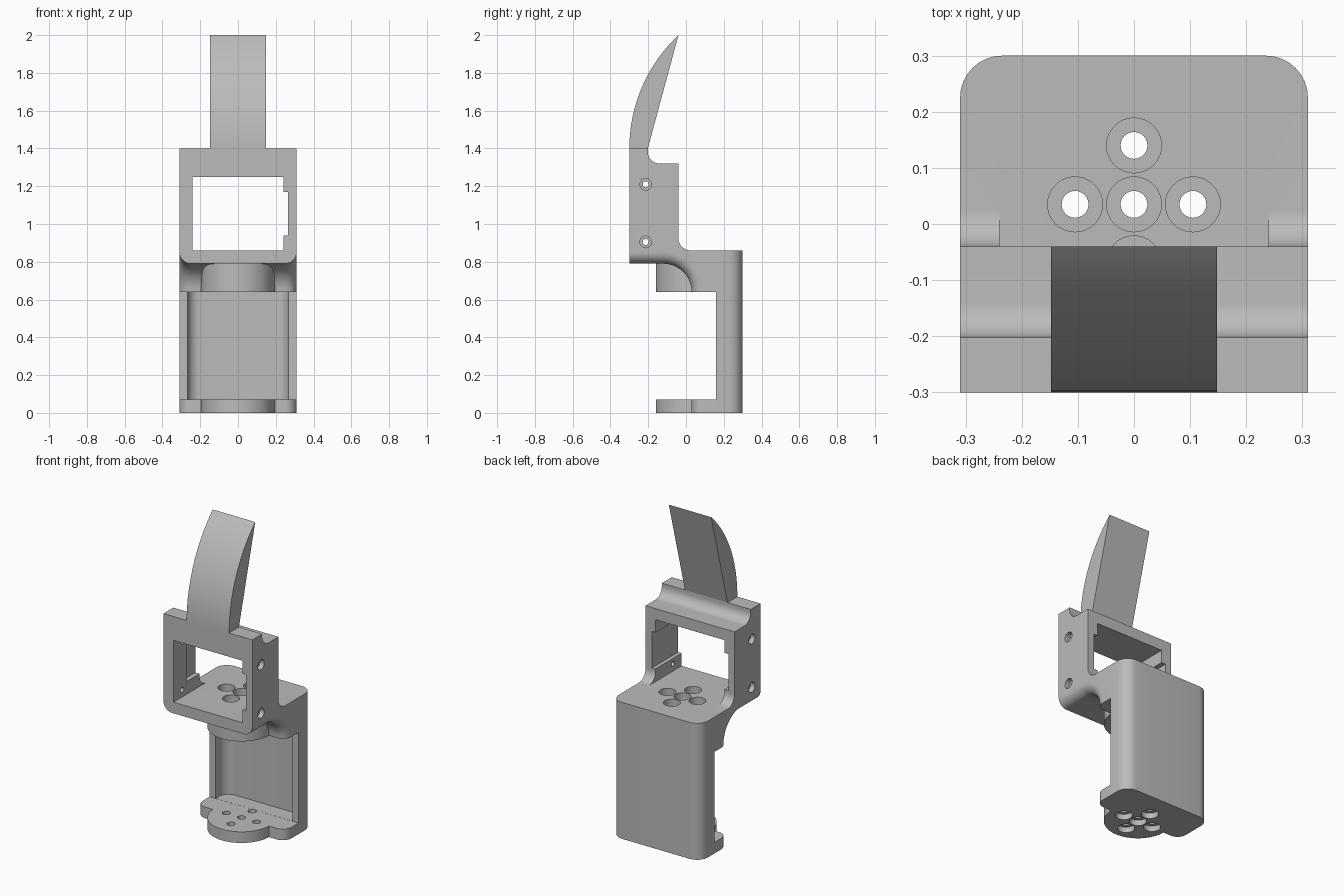
import bpy, bmesh, math
from mathutils import Matrix

old = bpy.data.objects.get("Cube")
if old:
    bpy.data.objects.remove(old, do_unlink=True)

# Single grey plastic
grey = bpy.data.materials.new("grey plastic")
grey.use_nodes = True
colour = (0.5, 0.5, 0.5, 1)
grey.diffuse_color = colour
grey.node_tree.nodes["Principled BSDF"].inputs["Base Color"].default_value = colour


def make_object(name, bm):
    bmesh.ops.recalc_face_normals(bm, faces=bm.faces[:])
    mesh = bpy.data.meshes.new(name)
    bm.to_mesh(mesh)
    bm.free()
    mesh.materials.append(grey)
    obj = bpy.data.objects.new(name, mesh)
    bpy.context.collection.objects.link(obj)
    return obj


def arc(cy, cz, r, start, end, steps=12):
    angles = [math.radians(start + (end - start) * i / steps) for i in range(steps + 1)]
    return [(cy + r * math.cos(a), cz + r * math.sin(a)) for a in angles]


def prism(points, half_width):
    """Side profile in (y, z), extruded across x."""
    bm = bmesh.new()
    sides = [[bm.verts.new((x, y, z)) for y, z in points] for x in (-half_width, half_width)]
    for side in sides:
        bm.faces.new(side)
    for i in range(len(points)):
        j = (i + 1) % len(points)
        bm.faces.new((sides[0][i], sides[0][j], sides[1][j], sides[1][i]))
    bmesh.ops.recalc_face_normals(bm, faces=bm.faces[:])
    return bm


def round_edges(bm, radius, rule):
    edges = [e for e in bm.edges if rule(e.verts[0].co, e.verts[1].co)]
    bmesh.ops.bevel(bm, geom=edges, offset=radius, segments=8, profile=0.5,
                    affect='EDGES', clamp_overlap=False)


def box(x0, x1, y0, y1, z0, z1):
    bm = bmesh.new()
    bmesh.ops.create_cube(bm, size=1)
    for v in bm.verts:
        v.co = (x1 if v.co.x > 0 else x0, y1 if v.co.y > 0 else y0, z1 if v.co.z > 0 else z0)
    return bm


def cylinder(radius, start, end, a, b, axis='Z', sides=40):
    """Round bar along z at (x, y) = (a, b), or along x at (y, z) = (a, b)."""
    bm = bmesh.new()
    bmesh.ops.create_cone(bm, cap_ends=True, segments=sides, radius1=radius,
                          radius2=radius, depth=end - start)
    mid = (start + end) / 2
    if axis == 'X':
        bm.transform(Matrix.Translation((mid, a, b)) @ Matrix.Rotation(math.pi / 2, 4, 'Y'))
    else:
        bm.transform(Matrix.Translation((a, b, mid)))
    return bm


def combine(target, bm, operation='DIFFERENCE'):
    tool = make_object("cutter", bm)
    tool.hide_render = True
    mod = target.modifiers.new("shape", 'BOOLEAN')
    mod.operation, mod.solver, mod.object = operation, 'EXACT', tool
    bpy.context.view_layer.objects.active = target
    bpy.ops.object.modifier_apply(modifier=mod.name)
    bpy.data.objects.remove(tool, do_unlink=True)


# Bracket body: C-shaped holder at the back, upright frame at the front
W = 0.31
outline = ([(-0.3, 0.79)] + arc(-0.12, 0.64, 0.15, 90, 0)
           + [(0.16, 0.64), (0.16, 0.07), (0.03, 0.07), (0.03, 0), (0.3, 0), (0.3, 0.86)]
           + arc(0.025, 0.925, 0.065, 270, 180)
           + [(-0.04, 1.32)] + arc(-0.14, 1.382, 0.062, 270, 180)
           + [(-0.202, 1.4), (-0.3, 1.4)])
bm = prism(outline, W)


def along_side(a, b):
    return abs(a.x - b.x) < 1e-4


# Rounded back corners
round_edges(bm, 0.075, lambda a, b: along_side(a, b) and min(a.y, b.y) > 0.29)
# Rounded lower rim of the frame, running down the curved neck
round_edges(bm, 0.06, lambda a, b: along_side(a, b) and max(a.y, b.y) < 0.031
            and min(a.z, b.z) > 0.63 and max(a.z, b.z) < 0.8)
# Rounded front corners of the base plate
round_edges(bm, 0.06, lambda a, b: along_side(a, b) and max(a.z, b.z) < 0.08
            and abs(a.y - 0.03) < 1e-3 and abs(b.y - 0.03) < 1e-3)
body = make_object("bracket_body", bm)

# Round bosses on both plates
PIVOT = 0.035
for z0, z1 in ((0, 0.07), (0.64, 0.82)):
    combine(body, cylinder(0.195, z0, z1, 0, PIVOT, sides=64), 'UNION')

# Rounded channel in the back wall
channel = box(-0.268, 0.268, 0.1, 0.26, 0.0705, 0.6395)
round_edges(channel, 0.065, lambda a, b: along_side(a, b) and min(a.y, b.y) > 0.25
            and abs(a.z - b.z) > 0.1)
combine(body, channel)

# Window through the frame, with a pocket in each side wall
combine(body, box(-0.24, 0.24, -0.4, 0.1, 0.86, 1.25))
combine(body, box(0.2, 0.265, -0.4, 0.0, 0.94, 1.17))
combine(body, box(-0.27, -0.2, -0.17, 0.0, 0.94, 1.17))

# Counterbored bolt holes through both plates
step = 0.105
for dx, dy in ((0, 0), (step, 0), (-step, 0), (0, step), (0, -step)):
    combine(body, cylinder(0.024, -0.1, 0.9, dx, PIVOT + dy, sides=24))
    combine(body, cylinder(0.049, 0.76, 0.9, dx, PIVOT + dy, sides=32))
    combine(body, cylinder(0.049, -0.1, 0.035, dx, PIVOT + dy, sides=32))

# Counterbored screw holes in the frame sides
for z in (0.905, 1.21):
    combine(body, cylinder(0.016, -0.4, 0.4, -0.213, z, 'X', 20))
    for x0, x1 in ((-0.4, -0.28), (0.28, 0.4)):
        combine(body, cylinder(0.031, x0, x1, -0.213, z, 'X', 28))

# Curved finger blade on top
R = 0.822
sweep = math.degrees(math.asin(0.6 / R))
blade = make_object("finger_blade", prism(
    arc(-0.3 + R, 1.4, R, 180, 180 - sweep, 20) + [(-0.202, 1.4)], 0.148))

for obj in (body, blade):
    bpy.ops.object.select_all(action='DESELECT')
    obj.select_set(True)
    bpy.context.view_layer.objects.active = obj
    bpy.ops.object.shade_smooth_by_angle(angle=math.radians(30))
